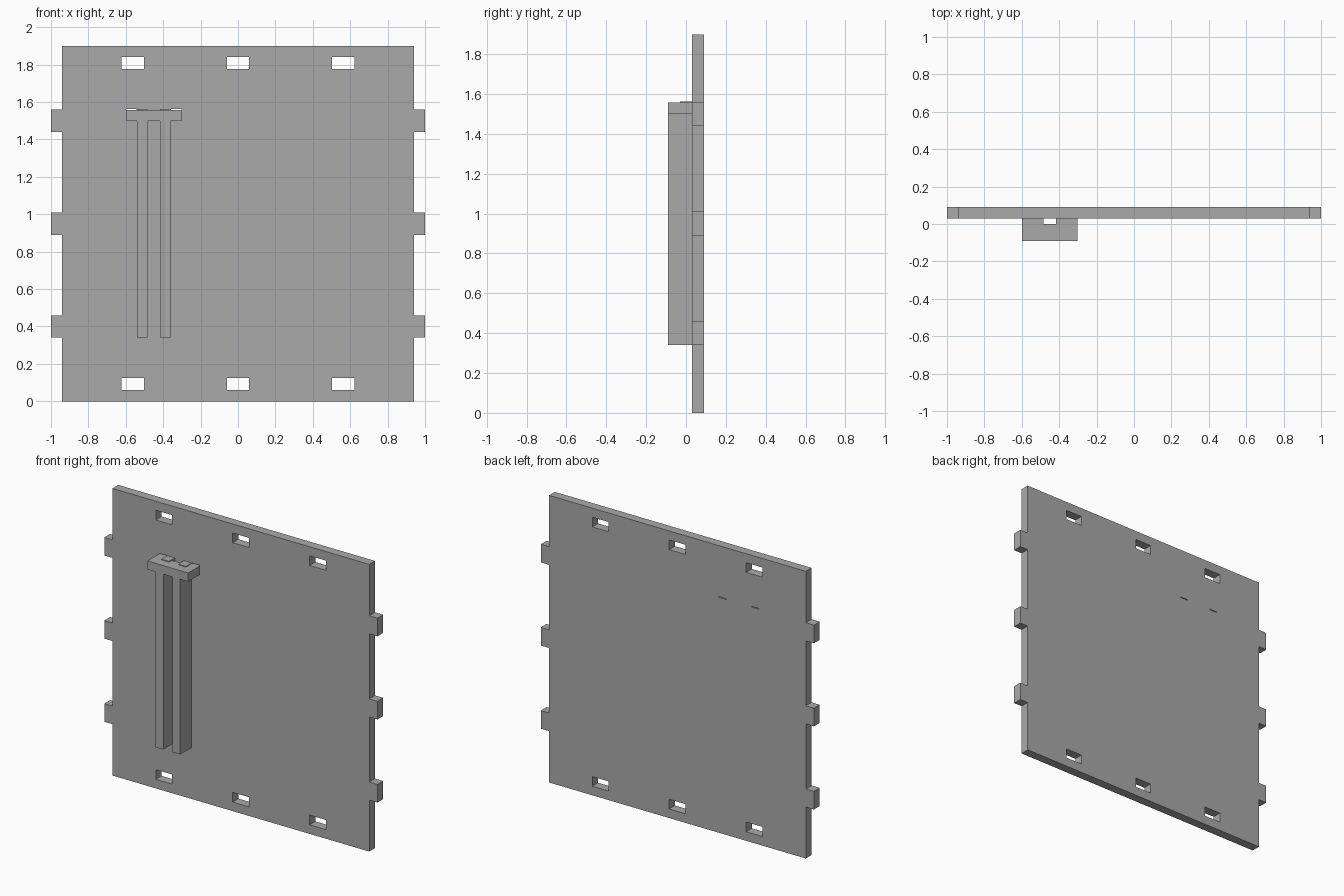
import bpy
import bmesh
from mathutils import Vector

cube = bpy.data.objects.get("Cube")
if cube:
    bpy.data.objects.remove(cube, do_unlink=True)

grey = bpy.data.materials.new("plain grey")
grey.use_nodes = True
colour = (0.4, 0.4, 0.4, 1)
grey.diffuse_color = colour
grey.node_tree.nodes["Principled BSDF"].inputs["Base Color"].default_value = colour


def prism(name, outline, direction):
    """Extrude a closed outline of 3D points along a direction."""
    bm = bmesh.new()
    face = bm.faces.new([bm.verts.new(p) for p in outline])
    extruded = bmesh.ops.extrude_face_region(bm, geom=[face], use_keep_orig=True)
    moved = [v for v in extruded["geom"] if isinstance(v, bmesh.types.BMVert)]
    bmesh.ops.translate(bm, verts=moved, vec=Vector(direction))
    bmesh.ops.recalc_face_normals(bm, faces=bm.faces)
    mesh = bpy.data.meshes.new(name)
    bm.to_mesh(mesh)
    bm.free()
    mesh.materials.append(grey)
    obj = bpy.data.objects.new(name, mesh)
    bpy.context.collection.objects.link(obj)
    return obj


def box(name, x0, x1, y0, y1, z0, z1):
    base = [(x0, y0, z0), (x1, y0, z0), (x1, y1, z0), (x0, y1, z0)]
    return prism(name, base, (0, 0, z1 - z0))


# Panel outline with three tabs on each side
half, tip, height = 0.94, 1.0, 1.9
front, back = 0.03, 0.09
right_edge = [(half, 0)]
for z in (0.34, 0.89, 1.44):
    right_edge += [(half, z), (tip, z), (tip, z + 0.12), (half, z + 0.12)]
right_edge.append((half, height))
left_edge = [(-x, z) for x, z in reversed(right_edge)]
panel = prism("panel", [(x, front, z) for x, z in right_edge + left_edge],
              (0, back - front, 0))

# Rectangular slots and the two fine gaps above the bracket ends
cutters = [box("slot_cutter", x - 0.06, x + 0.06, -0.02, 0.14, z, z + 0.064)
           for x in (-0.563, 0, 0.563) for z in (0.06, 1.776)]
cutters += [box("gap_cutter", x, x + 0.056, -0.02, 0.14, 1.557, 1.562)
            for x in (-0.598, -0.358)]
for cutter in cutters:
    cut = panel.modifiers.new("slot", "BOOLEAN")
    cut.operation = "DIFFERENCE"
    cut.solver = "EXACT"
    cut.object = cutter
bpy.context.view_layer.update()
cut_mesh = bpy.data.meshes.new_from_object(
    panel.evaluated_get(bpy.context.evaluated_depsgraph_get()))
panel.modifiers.clear()
panel.data = cut_mesh
for cutter in cutters:
    bpy.data.objects.remove(cutter, do_unlink=True)

# Two upright rails, each with a raised tenon through the crossbar
rails = {"right": (-0.54, -0.484), "left": (-0.416, -0.36)}
for side, (x0, x1) in rails.items():
    box(side + "_rail", x0, x1, -0.09, front, 0.34, 1.5)
    box(side + "_rail_tenon", x0, x1, -0.03, front, 1.55, 1.562)

# Crossbar with a notch at the back between the rails
x0, x1 = -0.6, -0.302
n0, n1 = rails["right"][1], rails["left"][0]
plan = [(x0, -0.09), (x1, -0.09), (x1, front), (n1, front),
        (n1, 0), (n0, 0), (n0, front), (x0, front)]
prism("crossbar", [(x, y, 1.5) for x, y in plan], (0, 0, 0.057))
